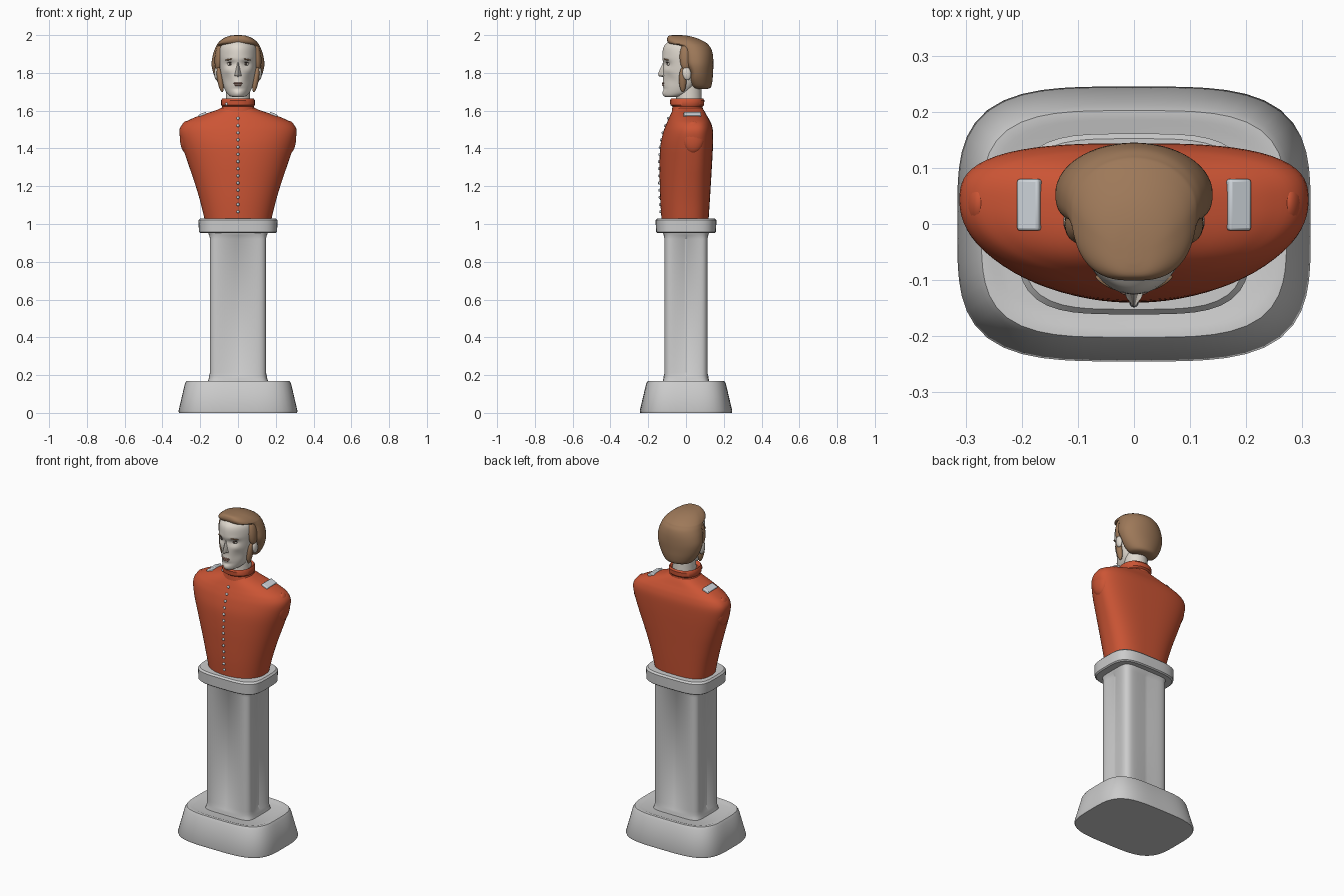
import bpy, math

def material(name, rgb):
    m = bpy.data.materials.new(name)
    m.diffuse_color = (*rgb, 1)
    return m

RED = material("red_cloth", (0.60, 0.09, 0.035))
HAIR = material("brown_hair", (0.34, 0.19, 0.10))
SKIN = material("pale_skin", (0.74, 0.69, 0.62))
LIP = material("lip", (0.42, 0.22, 0.17))
DARK = material("dark_eye", (0.08, 0.06, 0.05))
SILVER = material("silver", (0.62, 0.66, 0.70))

def finish(ob, mat=None, angle=35):
    if mat:
        ob.data.materials.append(mat)
    bpy.ops.object.select_all(action='DESELECT')
    ob.select_set(True)
    bpy.context.view_layer.objects.active = ob
    bpy.ops.object.shade_smooth_by_angle(angle=math.radians(angle))
    return ob

def mesh_object(name, verts, faces, mat=None, angle=35):
    me = bpy.data.meshes.new(name)
    me.from_pydata(verts, [], faces)
    ob = bpy.data.objects.new(name, me)
    bpy.context.collection.objects.link(ob)
    return finish(ob, mat, angle)

def spline(rows, steps):
    """Catmull-Rom interpolation of the section rows."""
    out = []
    for i in range(len(rows) - 1):
        a, b, c, d = rows[max(i - 1, 0)], rows[i], rows[i + 1], rows[min(i + 2, len(rows) - 1)]
        for s in range(steps):
            t = s / steps
            out.append([q + .5 * t * (r - p + t * (2*p - 5*q + 4*r - s2 + t * (3*(q - r) + s2 - p)))
                        for p, q, r, s2 in zip(a, b, c, d)])
    return out + [list(rows[-1])]

def loft(name, rows, nf=2, nb=2, mat=None, steps=1, count=64, shape=None, angle=35):
    """Rows are (z, half width, front y, widest y, back y); nf / nb are squareness."""
    verts, faces = [], []
    rows = spline(rows, steps)
    for z, hw, yf, yc, yb in rows:
        for k in range(count):
            t = 2 * math.pi * k / count
            c, s = math.cos(t), math.sin(t)
            n = nf if s < 0 else nb
            r = (abs(c)**n + abs(s)**n) ** (-1 / n)
            v = (hw * r * c, yc + r * s * (yc - yf if s < 0 else yb - yc), z)
            verts.append(shape(*v) if shape else v)
    for j in range(len(rows) - 1):
        for k in range(count):
            a, b = j * count + k, j * count + (k + 1) % count
            faces.append((a, b, b + count, a + count))
    faces.append(tuple(reversed(range(count))))
    faces.append(tuple(range(len(verts) - count, len(verts))))
    return mesh_object(name, verts, faces, mat, angle)

def ball(name, loc, size, mat, rot=(0, 0, 0), seg=20):
    bpy.ops.mesh.primitive_uv_sphere_add(segments=seg, ring_count=seg // 2, radius=1, location=loc, rotation=rot)
    ob = bpy.context.object
    ob.name = name
    ob.scale = size
    return finish(ob, mat, 80)

def sym(z, x, y):
    return (z, x, -y, 0, y)

# Pedestal: tapered foot, grooved shaft, cap slab
loft("pedestal_base", [sym(0, .312, .242), sym(.01, .315, .245), sym(.155, .281, .211), sym(.17, .272, .202),
                       sym(.17, .255, .185), sym(.166, .245, .175)], 3.7, 3.7)

def groove(x, y, z):
    if not .2 < z < .935:
        return x, y, z
    gx = max(0, 1 - abs(x) / .125)
    gy = max(0, 1 - abs(y) / .095)
    return x * (1 - .10 * gy), y * (1 - .12 * gx), z

loft("pedestal_shaft", [sym(.16, .162, .125), sym(.18, .155, .12), sym(.195, .153, .118), sym(.215, .153, .118),
                        sym(.92, .153, .118), sym(.94, .153, .118), sym(.955, .158, .122)], 6, 6, count=96, shape=groove)
loft("pedestal_cap", [sym(.952, .2, .152), sym(.958, .207, .159), sym(1.02, .209, .161), sym(1.03, .2, .152)], 3.8, 3.8)

# Coat torso
TORSO = [(1.03, .178, -.13, 0, .12), (1.12, .2, -.136, .005, .126), (1.22, .23, -.139, .015, .132),
         (1.32, .264, -.14, .028, .138), (1.42, .297, -.135, .036, .143), (1.49, .311, -.119, .04, .143),
         (1.53, .292, -.104, .04, .134), (1.555, .25, -.093, .037, .122), (1.575, .2, -.084, .03, .11),
         (1.6, .122, -.072, .015, .096), (1.615, .088, -.066, .01, .085)]
loft("coat_torso", TORSO, 2.1, 2.9, RED, steps=4, count=80, angle=60)

# Sleeve stump outlines at the shoulders
for s in (-1, 1):
    ball("sleeve_end", (s * .275, .038, 1.46), (.033, .06, .085), RED)

# Standing collar
loft("coat_collar", [(1.595, .095, -.075, .01, .09), (1.622, .084, -.072, .01, .088), (1.63, .089, -.083, .008, .096),
                     (1.655, .089, -.085, .008, .097), (1.665, .083, -.079, .008, .09), (1.652, .07, -.06, .008, .08)],
     2.2, 2.2, RED)

# Button row following the chest
def chest_y(z):
    for a, b in zip(TORSO, TORSO[1:]):
        if a[0] <= z <= b[0]:
            return a[2] + (b[2] - a[2]) * (z - a[0]) / (b[0] - a[0])

for i in range(14):
    z = 1.065 + i * .038
    ball("coat_button", (0, chest_y(z) - .002, z), (.008, .007, .008), SILVER, seg=12)
ball("collar_button", (-.06, -.062, 1.635), (.008, .008, .008), SILVER, seg=12)

# Shoulder straps
for s in (-1, 1):
    bpy.ops.mesh.primitive_cube_add(size=1, location=(s * .186, .034, 1.576), rotation=(0, s * math.radians(23), 0))
    ob = bpy.context.object
    ob.name = "shoulder_strap"
    ob.scale = (.043, .092, .022)
    bpy.ops.object.transform_apply(location=False, rotation=False)
    bev = ob.modifiers.new("bevel", 'BEVEL')
    bev.width, bev.segments = .005, 2
    finish(ob, SILVER)

# Neck and face, with soft dents and bumps for the features
loft("neck", [(1.6, .068, -.055, .012, .085), (1.68, .064, -.052, .015, .082), (1.77, .066, -.05, .015, .08)], 2, 2, SKIN)

FEATURES = [(.042, 1.846, .026, .018, .013), (.045, 1.875, .035, .012, -.003), (0, 1.85, .016, .012, .004),
            (.06, 1.765, .022, .03, .007), (.06, 1.81, .02, .015, -.003), (0, 1.74, .025, .018, -.004),
            (0, 1.715, .03, .009, .004), (0, 1.692, .025, .014, -.004)]

def face(x, y, z):
    if y < 0:
        y += sum(d * math.exp(-((abs(x) - fx) / rx)**2 - ((z - fz) / rz)**2) for fx, fz, rx, rz, d in FEATURES)
    return x, y, z

loft("head", [(1.672, .028, -.108, -.07, -.03), (1.68, .046, -.118, -.05, 0), (1.7, .064, -.121, -.02, .03),
              (1.74, .081, -.12, 0, .06), (1.79, .092, -.121, 0, .08), (1.85, .099, -.123, 0, .09),
              (1.9, .101, -.125, 0, .09), (1.94, .094, -.117, 0, .08), (1.97, .07, -.09, 0, .06)],
     1.85, 2, SKIN, steps=7, count=112, shape=face, angle=70)

# Nose wedge
mesh_object("nose", [(0, -.121, 1.856), (-.007, -.112, 1.85), (.007, -.112, 1.85), (0, -.149, 1.795), (0, -.143, 1.782),
                     (-.019, -.117, 1.783), (.019, -.117, 1.783), (0, -.11, 1.776), (-.013, -.132, 1.79), (.013, -.132, 1.79)],
            [(0, 1, 8, 3), (0, 3, 9, 2), (1, 5, 8), (2, 9, 6), (3, 8, 4), (3, 4, 9), (8, 5, 7, 4), (9, 4, 7, 6)], SKIN, 60)

# Mouth
ball("upper_lip", (0, -.12, 1.745), (.026, .008, .005), LIP)
ball("lower_lip", (0, -.119, 1.735), (.02, .008, .005), LIP)

# Eyes, brows, ears and side whiskers
for s in (-1, 1):
    ball("eye", (s * .042, -.091, 1.846), (.017, .009, .008), SKIN, (0, 0, s * .4))
    ball("pupil", (s * .041, -.097, 1.847), (.008, .006, .007), DARK, seg=12)
    ball("upper_eyelid", (s * .042, -.095, 1.855), (.018, .008, .003), DARK, (0, s * .12, s * .4))
    ball("eyebrow", (s * .046, -.105, 1.871), (.026, .007, .004), HAIR, (0, s * .15, s * .5))
    ball("ear", (s * .112, .004, 1.797), (.014, .023, .036), SKIN, (.15, 0, 0))
    ball("side_whisker", (s * .094, -.017, 1.765), (.016, .02, .068), HAIR, (0, s * .16, 0))

# Swept-back hair: behind the ears below, over the forehead above
loft("hair", [(1.715, .055, .06, .08, .115), (1.725, .085, .035, .07, .132), (1.76, .113, .022, .06, .14),
              (1.8, .131, .018, .058, .143), (1.845, .14, -.005, .055, .145), (1.89, .134, -.012, .05, .143),
              (1.925, .123, -.018, .04, .135), (1.945, .114, -.045, .03, .122), (1.955, .108, -.088, .02, .113),
              (1.972, .092, -.1, .0, .085), (1.988, .067, -.098, -.02, .045), (1.997, .04, -.09, -.04, .005),
              (2.0, .012, -.07, -.05, -.03)], 3, 2, HAIR, steps=4, count=72, angle=70)
# Hair framing the temples
for s in (-1, 1):
    ball("temple_hair", (s * .099, .0, 1.885), (.024, .034, .075), HAIR, (0, -s * .1, 0))
